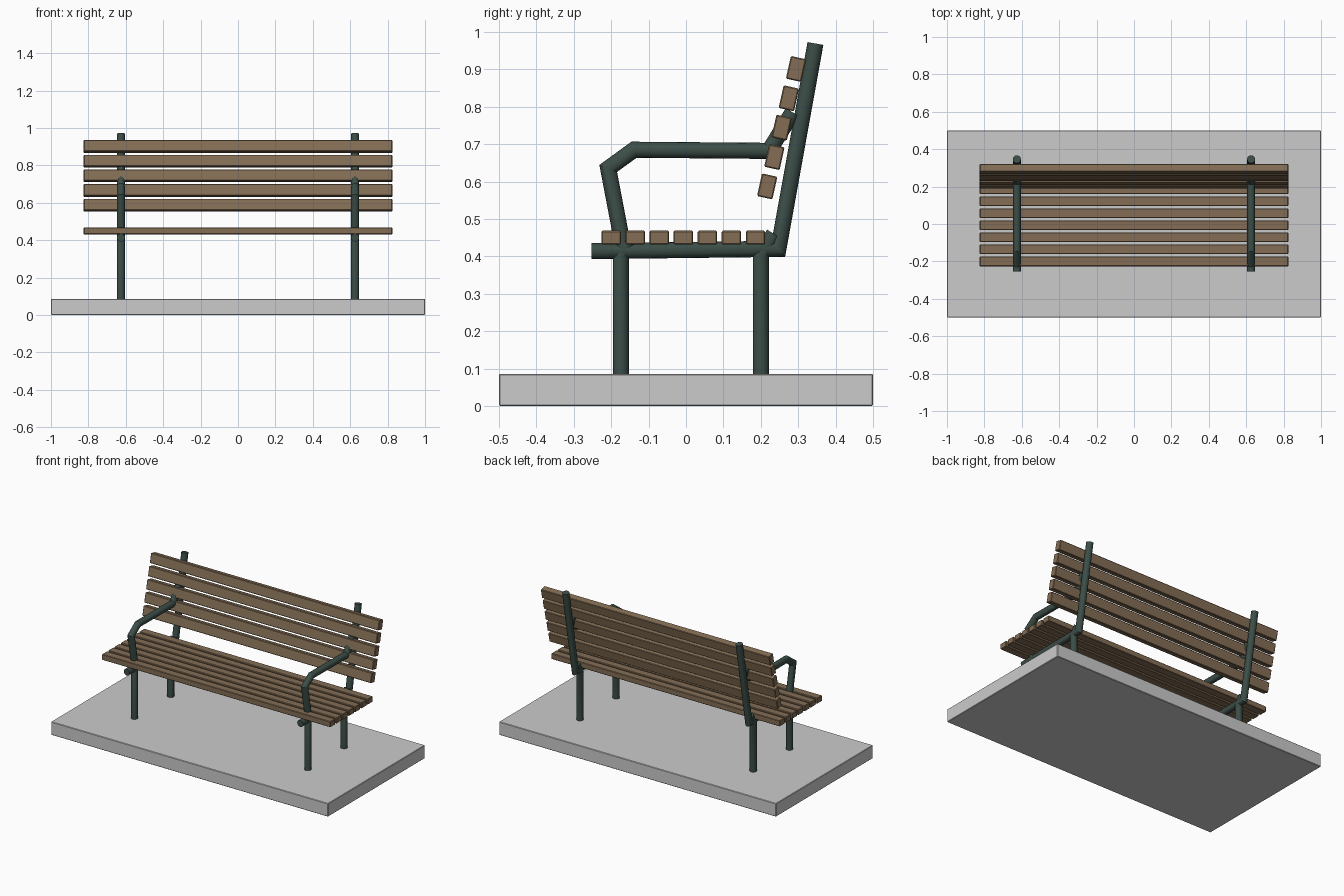
import bpy, bmesh
from math import radians, cos, sin, tau
from mathutils import Vector

if "Cube" in bpy.data.objects:
    bpy.data.objects.remove(bpy.data.objects["Cube"])


def material(name, rgb):
    m = bpy.data.materials.new(name)
    m.diffuse_color = (*rgb, 1)
    m.use_nodes = True
    m.node_tree.nodes["Principled BSDF"].inputs["Base Color"].default_value = m.diffuse_color
    return m


wood = material("wood", (0.23, 0.155, 0.09))
metal = material("green_metal", (0.045, 0.075, 0.063))


def link(name, bm, mat=None):
    bmesh.ops.recalc_face_normals(bm, faces=bm.faces)
    me = bpy.data.meshes.new(name)
    bm.to_mesh(me)
    bm.free()
    ob = bpy.data.objects.new(name, me)
    bpy.context.collection.objects.link(ob)
    if mat:
        me.materials.append(mat)
    return ob


def box(name, size, loc, mat=None, tilt=0, bevel=0.003):
    bm = bmesh.new()
    bmesh.ops.create_cube(bm, size=1)
    bmesh.ops.scale(bm, vec=size, verts=bm.verts)
    bmesh.ops.bevel(bm, geom=bm.edges[:], offset=bevel, segments=1, affect='EDGES')
    ob = link(name, bm, mat)
    ob.location = loc
    ob.rotation_euler.x = tilt
    return ob


def pipe(name, x, path, r=0.0215, sides=16):
    """Mitred round tube along a (y, z) path at a fixed x."""
    pts = [Vector(p) for p in path]
    dirs = [(b - a).normalized() for a, b in zip(pts, pts[1:])]
    bm = bmesh.new()
    rings = []
    for i, p in enumerate(pts):
        d0, d1 = dirs[max(i - 1, 0)], dirs[min(i, len(dirs) - 1)]
        t = (d0 + d1).normalized()
        n = Vector((-t.y, t.x)) / t.dot(d0)
        ring = []
        for k in range(sides):
            a = tau * k / sides
            q = p + n * (r * sin(a))
            ring.append(bm.verts.new((x + r * cos(a), q.x, q.y)))
        rings.append(ring)
    for a, b in zip(rings, rings[1:]):
        for k in range(sides):
            j = (k + 1) % sides
            bm.faces.new((a[k], a[j], b[j], b[k])).smooth = True
    bm.faces.new(rings[0])
    bm.faces.new(rings[-1])
    ob = link(name, bm, metal)
    bpy.ops.object.select_all(action='DESELECT')
    ob.select_set(True)
    bpy.context.view_layer.objects.active = ob
    bpy.ops.object.shade_smooth_by_angle(angle=radians(30))


# Ground slab
box("base_slab", (2, 1, 0.086), (0, 0, 0.043))

# Seat slats
for i in range(7):
    box(f"seat_slat_{i + 1}", (1.65, 0.052, 0.037), (0, -0.2 + i * 0.0643, 0.45), wood)

# Leaning backrest slats
for i in range(5):
    box(f"back_slat_{i + 1}", (1.65, 0.042, 0.062),
        (0, 0.217 + i * 0.0193, 0.587 + i * 0.0785), wood, tilt=radians(-12.5))

# Tubular side frames
for side, x in (("left", -0.626), ("right", 0.626)):
    pipe(f"{side}_rail_and_back_post", x, [(-0.253, 0.414), (0.247, 0.42), (0.346, 0.969)])
    pipe(f"{side}_front_leg", x, [(-0.174, 0.08), (-0.174, 0.41), (-0.145, 0.452)])
    pipe(f"{side}_back_leg", x, [(0.2, 0.08), (0.2, 0.405), (0.235, 0.46)])
    pipe(f"{side}_armrest", x, [(-0.166, 0.415), (-0.208, 0.635), (-0.139, 0.685),
                                (0.222, 0.682), (0.285, 0.785)])
